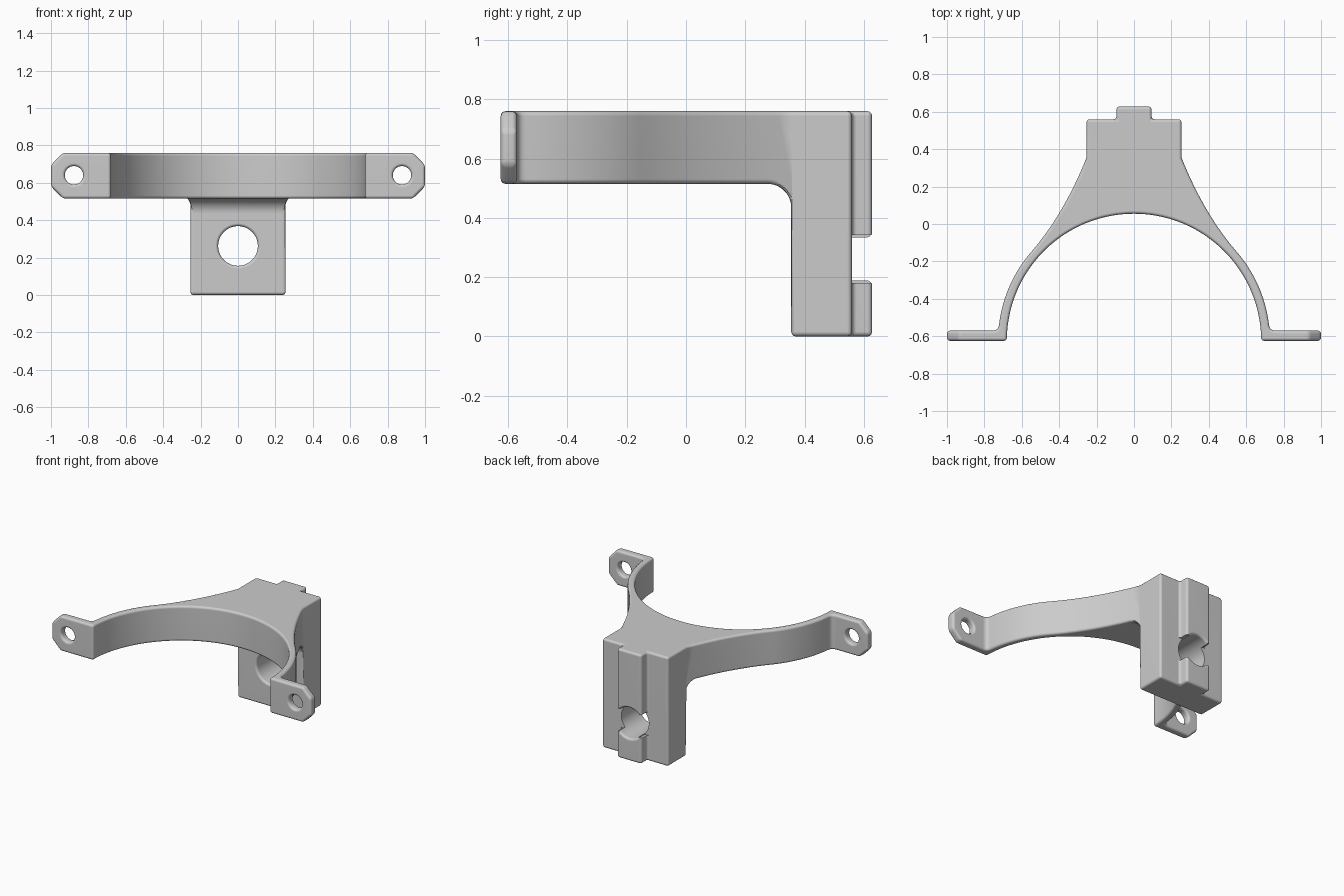
import bpy, bmesh
from math import sin, cos, pi, atan2
from mathutils import Vector

cube = bpy.data.objects.get("Cube")
if cube:
    bpy.data.objects.remove(cube)

TOP, UNDER, MID = 0.76, 0.515, 0.6375
FRONT, BLOCK_FRONT, BLOCK_BACK, BACK = -0.625, 0.355, 0.56, 0.628
EDGE = 0.016


def finish(name, bm):
    bmesh.ops.recalc_face_normals(bm, faces=bm.faces)
    mesh = bpy.data.meshes.new(name)
    bm.to_mesh(mesh)
    bm.free()
    obj = bpy.data.objects.new(name, mesh)
    bpy.context.collection.objects.link(obj)
    return obj


def prism(name, points, axis, lo, hi):
    """Extrude a 2D outline along x, y or z."""
    place = {"x": lambda a, b, d: (d, a, b),
             "y": lambda a, b, d: (a, d, b),
             "z": lambda a, b, d: (a, b, d)}[axis]
    bm = bmesh.new()
    rings = [[bm.verts.new(place(a, b, d)) for a, b in points] for d in (lo, hi)]
    for ring in rings:
        bm.faces.new(ring)
    n = len(points)
    for i in range(n):
        j = (i + 1) % n
        bm.faces.new((rings[0][i], rings[0][j], rings[1][j], rings[1][i]))
    return finish(name, bm)


def drill(name, x, z, radius, y0, y1, count=64):
    """Round cutter along y whose ends flare to soften the hole rim."""
    steps = [(EDGE * (1 - sin(a)), EDGE * (1 - cos(a))) for a in (0, pi / 6, pi / 3, pi / 2)]
    flare = [(-d, EDGE - e) for d, e in ((0.05, 0),)]
    flare += [(EDGE - d, EDGE - e) for d, e in [(EDGE, 0)]]
    flare += [(s, EDGE - sin(a) * EDGE) for a in (pi / 6, pi / 3, pi / 2)
              for s in [EDGE * (1 - cos(a))]]
    path = [(y0 + d, radius + e) for d, e in flare]
    path += [(y1 - d, radius + e) for d, e in reversed(flare)]
    bm = bmesh.new()
    rings = [[bm.verts.new((x + r * cos(2 * pi * i / count), y, z + r * sin(2 * pi * i / count)))
              for i in range(count)] for y, r in path]
    for a, b in zip(rings, rings[1:]):
        for i in range(count):
            j = (i + 1) % count
            bm.faces.new((a[i], a[j], b[j], b[i]))
    bm.faces.new(rings[0])
    bm.faces.new(rings[-1])
    return finish(name, bm)


def quad_curve(p0, p1, p2, n):
    p0, p1, p2 = Vector(p0), Vector(p1), Vector(p2)
    return [tuple(p0 * (1 - t) ** 2 + p1 * 2 * t * (1 - t) + p2 * t * t)
            for t in (i / n for i in range(n + 1))]


def arc(cx, cy, r, a0, a1, n):
    return [(cx + r * cos(a0 + (a1 - a0) * i / n), cy + r * sin(a0 + (a1 - a0) * i / n))
            for i in range(n + 1)]


def cut(obj, cutter):
    mod = obj.modifiers.new("cut", "BOOLEAN")
    mod.operation, mod.solver, mod.object = "DIFFERENCE", "EXACT", cutter
    cutter.hide_render = True
    cutters.append(cutter)


cutters = []

# Right half of the plan outline: rail, block, flare, strap, ear
half = [(0.094, BACK), (0.094, BLOCK_BACK), (0.254, BLOCK_BACK)]
half += quad_curve((0.254, BLOCK_FRONT), (0.374, 0.054), (0.55, -0.15), 14)
half += arc(0, FRONT, 0.727, atan2(0.475, 0.55), atan2(0.085, 0.722), 20)[1:-1]
half += quad_curve((0.722, -0.54), (0.725, -0.57), (0.757, -0.57), 6)
half += [(1, -0.57), (1, FRONT)]
inner = arc(0, FRONT, 0.68, 0, pi, 72)
outline = half + inner + [(-x, y) for x, y in reversed(half)]
bracket = prism("bracket", outline, "z", 0, TOP)

# Clear the space under the arch, leaving a filleted corner at the block
under = [(-1, -0.1), (BLOCK_FRONT, -0.1)]
under += arc(BLOCK_FRONT - 0.08, UNDER - 0.08, 0.08, 0, pi / 2, 12)
under += [(-1, UNDER)]
cut(bracket, prism("under_cutter", under, "x", -1.2, 1.2))

# Clip the ear corners
for sx in (-1, 1):
    for sz in (-1, 1):
        tri = [(sx * x, MID + sz * (z - MID)) for x, z in
               ((1.05, 0.645), (0.885, 0.81), (1.05, 0.81))]
        cut(bracket, prism("corner_cutter", tri, "y", -0.8, -0.5))

# Round the edges
weld = bracket.modifiers.new("weld", "WELD")
weld.merge_threshold = 0.0005
bevel = bracket.modifiers.new("round", "BEVEL")
bevel.width, bevel.segments = EDGE, 3
bevel.limit_method, bevel.angle_limit = "ANGLE", 0.6
bevel.use_clamp_overlap = False

# Main bore, rail gap and ear screw holes
cut(bracket, drill("bore_cutter", 0, 0.262, 0.106, BLOCK_FRONT, BACK))
for sx in (-1, 1):
    gap = [(sx * x, z) for x, z in ((0.077, 0.18), (0.2, 0.18), (0.2, 0.342), (0.077, 0.342))]
    cut(bracket, prism("gap_cutter", gap, "y", BLOCK_BACK, 0.7))
    cut(bracket, drill("screw_cutter", sx * 0.877, 0.64, 0.049, FRONT, -0.57, 40))

# Apply everything and discard the cutters
bpy.ops.object.select_all(action="DESELECT")
bracket.select_set(True)
bpy.context.view_layer.objects.active = bracket
bpy.ops.object.convert(target="MESH")
for c in cutters:
    bpy.data.objects.remove(c)

grey = bpy.data.materials.new("plain grey")
grey.use_nodes = True
grey.diffuse_color = (0.6, 0.6, 0.6, 1)
grey.node_tree.nodes["Principled BSDF"].inputs["Base Color"].default_value = (0.6, 0.6, 0.6, 1)
bracket.data.materials.clear()
bracket.data.materials.append(grey)

bpy.ops.object.shade_smooth_by_angle(angle=0.6)
normals = bracket.modifiers.new("weighted_normals", "WEIGHTED_NORMAL")
normals.keep_sharp = True
